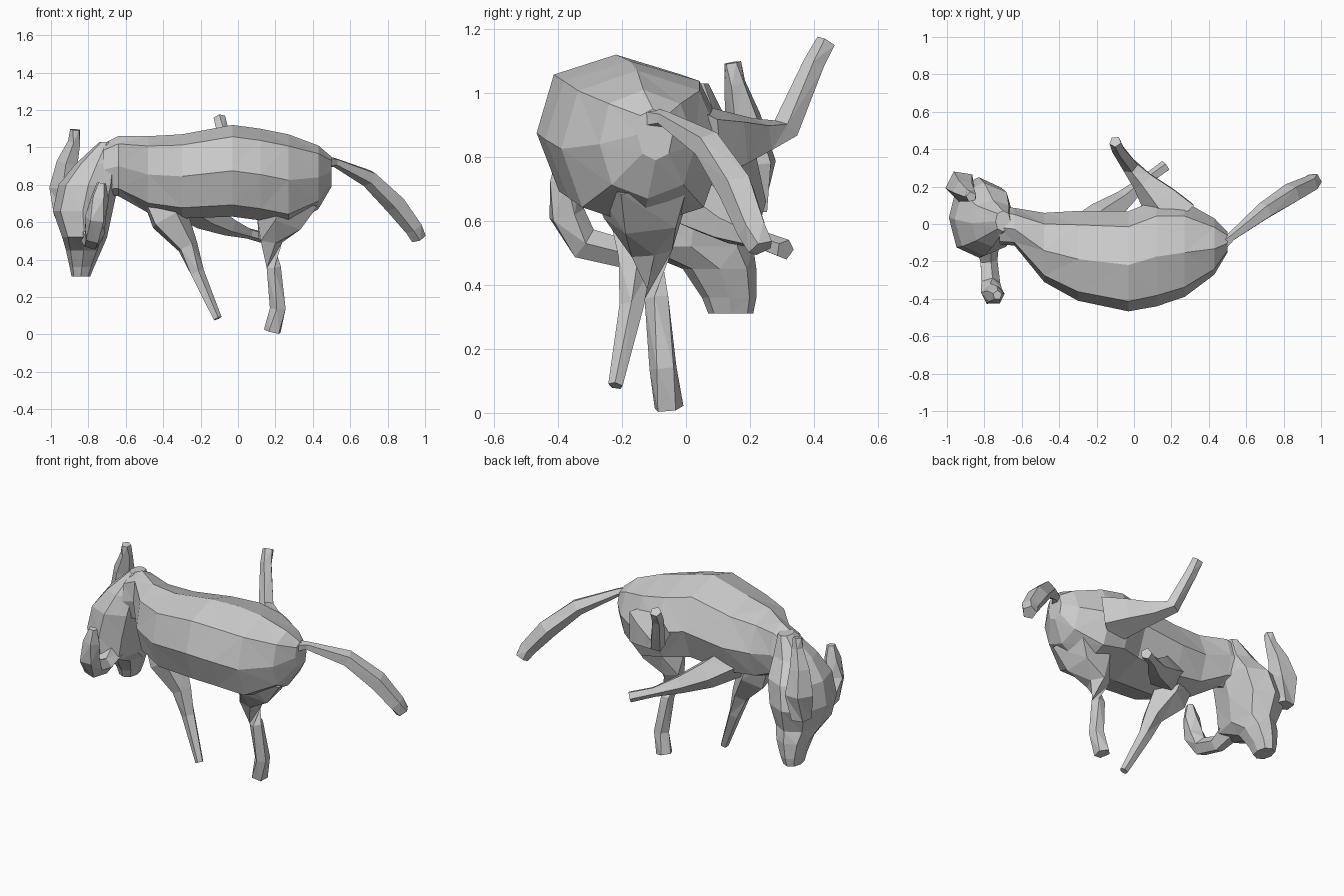
import bpy, bmesh, math
from mathutils import Vector


def skin(name, rings):
    """Closed faceted skin over a row of equal-length point rings."""
    bm = bmesh.new()
    rows = [[bm.verts.new(p) for p in ring] for ring in rings]
    n = len(rows[0])
    for a, b in zip(rows, rows[1:]):
        for i in range(n):
            j = (i + 1) % n
            bm.faces.new((a[i], a[j], b[j], b[i]))
    bm.faces.new(rows[0])
    bm.faces.new(rows[-1])
    bmesh.ops.triangulate(bm, faces=bm.faces)
    bmesh.ops.recalc_face_normals(bm, faces=bm.faces)
    mesh = bpy.data.meshes.new(name)
    bm.to_mesh(mesh)
    bm.free()
    obj = bpy.data.objects.new(name, mesh)
    bpy.context.collection.objects.link(obj)
    return obj


def limb(name, sections, sides=5):
    """Tapered limb through (x, y, z, radius) sections, rings square to the path."""
    pts = [Vector(s[:3]) for s in sections]
    rings = []
    for k, s in enumerate(sections):
        t = pts[min(k + 1, len(pts) - 1)] - pts[max(k - 1, 0)]
        q = t.to_track_quat('Z', 'Y')
        rings.append([pts[k] + q @ Vector((s[3] * math.cos(2 * math.pi * i / sides),
                                           s[3] * math.sin(2 * math.pi * i / sides), 0))
                      for i in range(sides)])
    return skin(name, rings)


def rounded(u0, u1, v0, v1, sides=8, power=0.85):
    """Boxy oval filling the given range."""
    out = []
    for i in range(sides):
        a = 2 * math.pi * i / sides
        c, s = math.cos(a), math.sin(a)
        c = math.copysign(abs(c) ** power, c)
        s = math.copysign(abs(s) ** power, s)
        out.append(((u0 + u1) / 2 + (u1 - u0) / 2 * c, (v0 + v1) / 2 + (v1 - v0) / 2 * s))
    return out


# Curved torso: x, y range, z range; the top leans slightly to the front
torso = [(0.50, -0.15, -0.04, 0.79, 0.95), (0.43, -0.27, 0.03, 0.67, 1.01),
         (0.27, -0.39, 0.12, 0.58, 1.07), (0.12, -0.44, 0.13, 0.61, 1.10),
         (-0.03, -0.465, 0.07, 0.63, 1.12), (-0.30, -0.41, 0.07, 0.62, 1.07),
         (-0.48, -0.31, 0.06, 0.65, 1.06), (-0.64, -0.11, 0.09, 0.74, 1.06),
         (-0.72, -0.11, 0.10, 0.74, 1.02)]
skin("body", [[(x, y - 0.08 * max(0, z - 0.85), z) for y, z in rounded(y0, y1, z0, z1)]
              for x, y0, y1, z0, z1 in torso])

# Drooping head: z, x range, y range
head = [(1.03, -0.74, -0.66, -0.04, 0.07), (0.91, -0.87, -0.64, -0.12, 0.13),
        (0.80, -0.96, -0.64, -0.17, 0.22), (0.66, -0.99, -0.67, -0.18, 0.25),
        (0.52, -0.94, -0.70, -0.18, 0.21), (0.45, -0.92, -0.73, -0.01, 0.22),
        (0.36, -0.90, -0.77, 0.05, 0.22), (0.31, -0.89, -0.79, 0.07, 0.21)]
skin("head", [[(x, y, z) for x, y in rounded(x0, x1, y0, y1)]
              for z, x0, x1, y0, y1 in head])

# Ears: one upright, one hooked out to the front
limb("upright_ear", [(-0.93, 0.20, 0.63, 0.06), (-0.925, 0.205, 0.78, 0.085),
                     (-0.91, 0.18, 0.92, 0.06), (-0.875, 0.155, 1.03, 0.035),
                     (-0.87, 0.145, 1.095, 0.028)])
limb("bent_ear", [(-0.79, -0.10, 0.55, 0.07), (-0.78, -0.20, 0.50, 0.05),
                  (-0.77, -0.32, 0.53, 0.055), (-0.76, -0.375, 0.62, 0.06),
                  (-0.74, -0.38, 0.73, 0.05), (-0.73, -0.38, 0.81, 0.025)])

# Legs
limb("standing_hind_leg", [(0.27, -0.13, 0.74, 0.18), (0.225, -0.125, 0.61, 0.135),
                           (0.17, -0.11, 0.50, 0.068), (0.19, -0.09, 0.36, 0.04),
                           (0.215, -0.07, 0.14, 0.045), (0.185, -0.055, 0.015, 0.048)])
limb("raised_hind_leg", [(0.22, 0.03, 0.83, 0.15), (0.14, 0.13, 0.845, 0.11),
                         (0.05, 0.23, 0.86, 0.065), (-0.02, 0.31, 0.885, 0.045),
                         (-0.085, 0.40, 1.09, 0.035), (-0.10, 0.44, 1.16, 0.033)])
limb("standing_front_leg", [(-0.44, -0.13, 0.78, 0.10), (-0.37, -0.15, 0.62, 0.11),
                            (-0.27, -0.16, 0.47, 0.058),
                            (-0.22, -0.17, 0.33, 0.04), (-0.11, -0.22, 0.085, 0.024)])
limb("swung_front_leg", [(-0.30, -0.08, 0.73, 0.11), (-0.17, 0.04, 0.64, 0.085),
                         (-0.05, 0.13, 0.58, 0.055),
                         (0.06, 0.23, 0.54, 0.03), (0.17, 0.31, 0.51, 0.033)])

# Tail
limb("tail", [(0.46, -0.12, 0.92, 0.04), (0.52, -0.07, 0.92, 0.025),
              (0.70, 0.07, 0.835, 0.05), (0.84, 0.16, 0.70, 0.06),
              (0.94, 0.21, 0.57, 0.05), (0.965, 0.235, 0.515, 0.042)])
